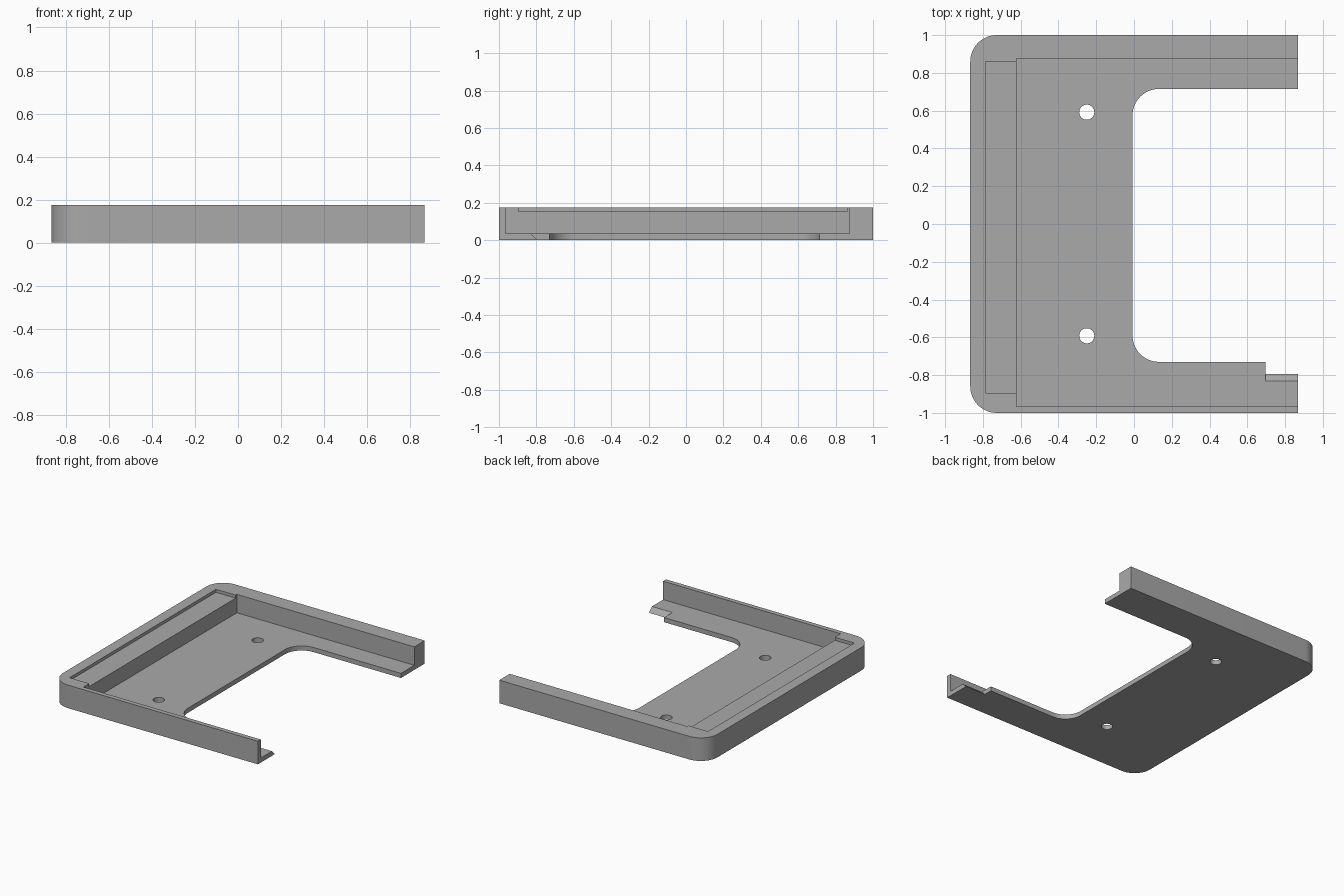
import bpy, bmesh, math

if "Cube" in bpy.data.objects:
    bpy.data.objects.remove(bpy.data.objects["Cube"], do_unlink=True)

GREY = (0.4, 0.4, 0.4, 1.0)
grey = bpy.data.materials.new("plain grey")
grey.use_nodes = True
grey.diffuse_color = GREY
grey.node_tree.nodes["Principled BSDF"].inputs["Base Color"].default_value = GREY


def prism(name, outline, z0, z1, shear=0.0):
    """Extrude an outline upward; shear moves the top ring along y."""
    bm = bmesh.new()
    low = [bm.verts.new((x, y, z0)) for x, y in outline]
    high = [bm.verts.new((x, y + shear, z1)) for x, y in outline]
    n = len(outline)
    bm.faces.new(low[::-1])
    bm.faces.new(high)
    for i in range(n):
        j = (i + 1) % n
        bm.faces.new((low[i], low[j], high[j], high[i]))
    mesh = bpy.data.meshes.new(name)
    bm.to_mesh(mesh)
    bm.free()
    mesh.materials.append(grey)
    obj = bpy.data.objects.new(name, mesh)
    bpy.context.collection.objects.link(obj)
    return obj


def rect(x0, x1, y0, y1):
    return [(x0, y0), (x1, y0), (x1, y1), (x0, y1)]


def round_left(x0, x1, y0, y1, r, steps=12):
    """Rectangle whose two corners at x0 are rounded."""
    points = [(x1, y0), (x1, y1)]
    for cy, start in ((y1 - r, 90), (y0 + r, 180)):
        for i in range(steps + 1):
            a = math.radians(start + 90 * i / steps)
            points.append((x0 + r + r * math.cos(a), cy + r * math.sin(a)))
    return points


def circle(cx, cy, r, steps=32):
    return [(cx + r * math.cos(math.tau * i / steps),
             cy + r * math.sin(math.tau * i / steps)) for i in range(steps)]


# Solid block with rounded left corners
FLOOR, TOP = 0.035, 0.175
tray = prism("tray", round_left(-0.867, 0.867, -1, 1, 0.14), 0, TOP)

# Cutters: pocket, shallow ledge, open bay, bevelled notch, screw holes
cutters = [
    prism("pocket_cutter", rect(-0.622, 1.2, -0.965, 0.875), FLOOR, 0.3),
    prism("ledge_cutter", rect(-0.787, -0.5, -0.895, 0.86), 0.152, 0.32),
    prism("bay_cutter", round_left(-0.008, 1.3, -0.73, 0.715, 0.14), -0.1, 0.1),
    prism("notch_cutter", rect(0.695, 1.25, -0.76, -0.6), -FLOOR, 2 * FLOOR, -0.105),
]
for y in (-0.592, 0.592):
    cutters.append(prism("hole_cutter", circle(-0.25, y, 0.04), -0.12, 0.12))

bpy.ops.object.select_all(action="DESELECT")
bpy.context.view_layer.objects.active = tray
tray.select_set(True)
for cutter in cutters:
    cutter.hide_render = True
    cut = tray.modifiers.new(cutter.name, "BOOLEAN")
    cut.operation = "DIFFERENCE"
    cut.solver = "EXACT"
    cut.object = cutter
    bpy.ops.object.modifier_apply(modifier=cut.name)
    bpy.data.objects.remove(cutter, do_unlink=True)

bpy.ops.object.shade_smooth_by_angle(angle=math.radians(30))
